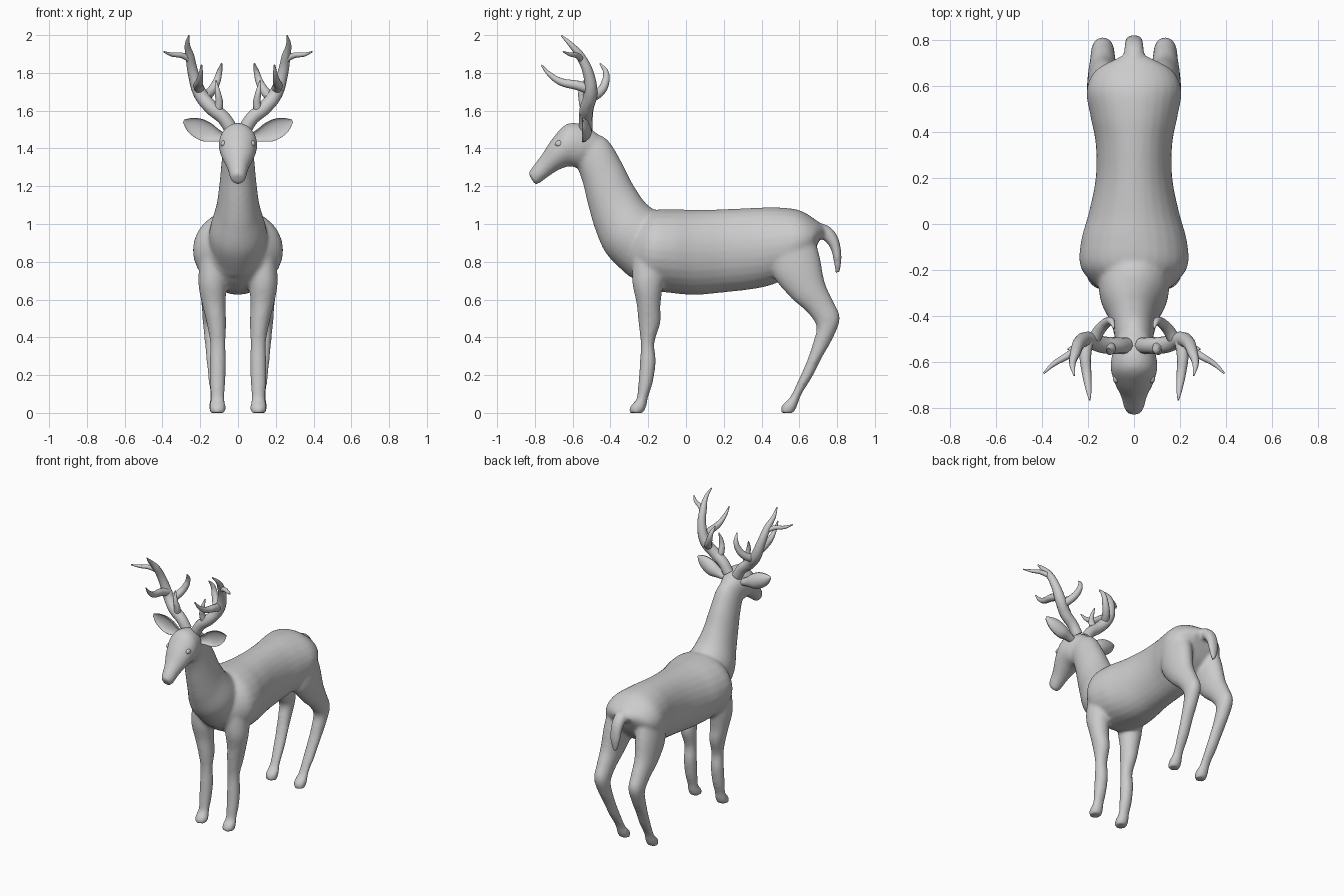
import bpy, bmesh, math
from mathutils import Vector

N = 28  # points per ring


def spline(rows, steps=6):
    """Catmull-Rom interpolation of rows of numbers."""
    out = []
    for i in range(len(rows) - 1):
        p0, p1 = rows[max(i - 1, 0)], rows[i]
        p2, p3 = rows[i + 1], rows[min(i + 2, len(rows) - 1)]
        for k in range(steps):
            t = k / steps
            out.append([0.5 * (2 * b + (c - a) * t + (2 * a - 5 * b + 4 * c - d) * t * t
                               + (3 * b - a - 3 * c + d) * t ** 3)
                        for a, b, c, d in zip(p0, p1, p2, p3)])
    out.append(list(rows[-1]))
    return out


def skin(bm, rings):
    """Closed tube through a list of point rings."""
    vr = [[bm.verts.new(p) for p in r] for r in rings]
    for a, b in zip(vr, vr[1:]):
        for i in range(N):
            j = (i + 1) % N
            bm.faces.new((a[i], a[j], b[j], b[i]))
    bm.faces.new(vr[0][::-1])
    bm.faces.new(vr[-1])


def loft(bm, rows, side=1):
    """Rows: centre x, half width, then the two silhouette points (y, z, y, z)."""
    rings = []
    for x, w, y1, z1, y2, z2 in spline(rows):
        ring = []
        for i in range(N):
            a = 2 * math.pi * i / N
            s = (1 + math.sin(a)) / 2
            ring.append((side * (x + w * math.cos(a)), y1 + (y2 - y1) * s, z1 + (z2 - z1) * s))
        rings.append(ring)
    skin(bm, rings)


def finish(bm, name):
    bmesh.ops.recalc_face_normals(bm, faces=bm.faces)
    me = bpy.data.meshes.new(name)
    bm.to_mesh(me)
    bm.free()
    me.polygons.foreach_set("use_smooth", [True] * len(me.polygons))
    ob = bpy.data.objects.new(name, me)
    bpy.context.collection.objects.link(ob)
    return ob


torso = [(0, .09, -.36, .80, -.27, 1.0), (0, .18, -.29, .72, -.22, 1.05),
         (0, .235, -.20, .655, -.16, 1.075), (0, .23, -.08, .635, -.06, 1.078),
         (0, .197, .05, .625, .05, 1.075), (0, .167, .20, .638, .20, 1.078),
         (0, .167, .35, .655, .35, 1.085), (0, .19, .46, .68, .48, 1.088),
         (0, .207, .56, .73, .60, 1.073), (0, .17, .64, .80, .69, 1.02),
         (0, .08, .68, .86, .74, .98)]
neck = [(0, .07, -.60, 1.36, -.52, 1.49), (0, .085, -.55, 1.23, -.42, 1.45),
        (0, .097, -.518, 1.10, -.345, 1.335), (0, .115, -.48, .97, -.275, 1.20),
        (0, .15, -.42, .84, -.19, 1.09), (0, .16, -.30, .72, -.05, 1.03)]
head = [(0, .06, -.47, 1.36, -.46, 1.47), (0, .09, -.55, 1.30, -.54, 1.525),
        (0, .102, -.62, 1.305, -.63, 1.53), (0, .085, -.68, 1.283, -.705, 1.455),
        (0, .058, -.73, 1.25, -.765, 1.365), (0, .044, -.78, 1.213, -.815, 1.30),
        (0, .03, -.80, 1.208, -.837, 1.27)]
tail = [(0, .05, .66, .92, .68, 1.01), (0, .045, .72, .92, .755, .99),
        (0, .042, .765, .87, .805, .93), (0, .035, .782, .80, .824, .83),
        (0, .014, .792, .735, .814, .74)]
front_leg = [(.13, .07, -.28, .85, -.08, .85), (.135, .075, -.285, .70, -.12, .68),
             (.128, .062, -.262, .58, -.135, .57), (.115, .052, -.252, .48, -.135, .48),
             (.107, .041, -.240, .37, -.167, .37), (.107, .043, -.244, .27, -.160, .27),
             (.108, .041, -.252, .16, -.176, .16), (.108, .036, -.262, .075, -.200, .085),
             (.108, .043, -.295, .035, -.21, .035), (.108, .041, -.302, .0, -.225, .0)]
hind_leg = [(.11, .085, .44, .88, .68, .93), (.125, .08, .46, .73, .71, .82),
            (.135, .066, .555, .61, .735, .69), (.136, .056, .64, .535, .78, .59),
            (.136, .050, .69, .46, .815, .50), (.133, .044, .675, .38, .775, .39),
            (.127, .041, .642, .28, .718, .29), (.12, .038, .598, .18, .668, .19),
            (.114, .034, .552, .085, .612, .10), (.112, .042, .508, .04, .588, .035),
            (.112, .038, .502, .0, .57, .0)]

# Body: all flesh parts fused into one smooth surface
bm = bmesh.new()
for part in (torso, neck, head, tail):
    loft(bm, part)
for side in (1, -1):
    loft(bm, front_leg, side)
    loft(bm, hind_leg, side)
body = finish(bm, "deer_body")
m = body.modifiers.new("fuse", 'REMESH')
m.mode, m.voxel_size, m.use_smooth_shade = 'VOXEL', 0.011, True
m = body.modifiers.new("soften", 'SMOOTH')
m.factor, m.iterations = 0.5, 7

# Ears and eyes
ear = [(.06, 1.452, .022, .03), (.11, 1.468, .033, .04), (.16, 1.485, .052, .05),
       (.21, 1.507, .053, .045), (.255, 1.527, .037, .03), (.288, 1.545, .008, .008)]
for side, label in ((1, "right"), (-1, "left")):
    bm = bmesh.new()
    rings = []
    for x, z, h, t in spline(ear):
        ring = []
        for i in range(N):
            c, s = math.cos(2 * math.pi * i / N), math.sin(2 * math.pi * i / N)
            y = s * t if s > 0 else -s * t * 0.55  # cupped front face
            ring.append((side * (x - .35 * h * c), -.55 + y, z + .93 * h * c))
        rings.append(ring)
    skin(bm, rings)
    finish(bm, label + "_ear")

    bpy.ops.mesh.primitive_uv_sphere_add(segments=20, ring_count=12, radius=1,
                                         location=(side * .078, -.672, 1.425))
    eye = bpy.context.object
    eye.name = label + "_eye"
    eye.scale = (.014, .022, .017)
    bpy.ops.object.shade_smooth()

# Antlers: x, y, z, radius along the beam and each tine
branches = [
    [(.035, -.53, 1.50, .036), (.075, -.53, 1.56, .036), (.14, -.525, 1.615, .037),
     (.20, -.505, 1.69, .036), (.235, -.515, 1.79, .029), (.255, -.56, 1.89, .023),
     (.268, -.61, 1.95, .014), (.26, -.66, 1.998, .004)],
    [(.25, -.55, 1.87, .018), (.30, -.58, 1.893, .015), (.35, -.61, 1.897, .011),
     (.393, -.65, 1.912, .004)],
    [(.205, -.51, 1.715, .028), (.212, -.58, 1.735, .025), (.205, -.66, 1.752, .02),
     (.198, -.72, 1.79, .013), (.193, -.766, 1.842, .004)],
    [(.18, -.51, 1.665, .028), (.145, -.455, 1.70, .025), (.115, -.427, 1.75, .021),
     (.098, -.425, 1.805, .015), (.087, -.455, 1.85, .004)],
    [(.11, -.53, 1.59, .026), (.10, -.545, 1.64, .021), (.108, -.555, 1.70, .015),
     (.118, -.54, 1.76, .004)],
]
for side, label in ((1, "right"), (-1, "left")):
    cu = bpy.data.curves.new(label + "_antler", 'CURVE')
    cu.dimensions, cu.bevel_depth, cu.bevel_resolution = '3D', 1.0, 4
    cu.use_fill_caps, cu.resolution_u = True, 8
    for pts in branches:
        sp = cu.splines.new('BEZIER')
        sp.bezier_points.add(len(pts) - 1)
        for bp, (x, y, z, r) in zip(sp.bezier_points, pts):
            bp.co, bp.radius = Vector((side * x, y, z)), r
            bp.handle_left_type = bp.handle_right_type = 'AUTO'
    bpy.context.collection.objects.link(bpy.data.objects.new(label + "_antler", cu))
